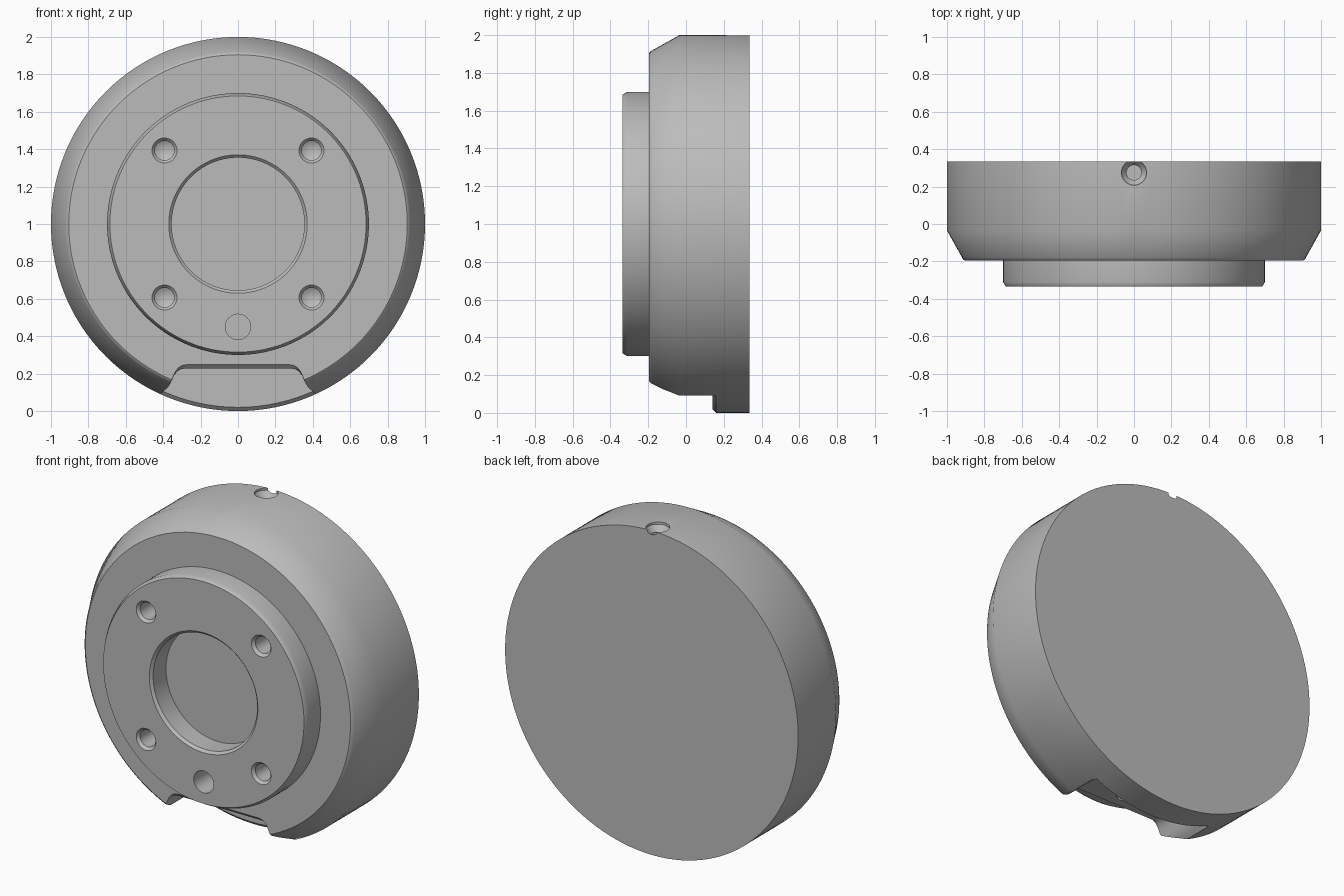
import bpy, bmesh, math

cube = bpy.data.objects.get("Cube")
if cube:
    bpy.data.objects.remove(cube, do_unlink=True)

grey = bpy.data.materials.new("plain grey")
grey.use_nodes = True
colour = (0.5, 0.5, 0.5, 1)
grey.diffuse_color = colour
grey.node_tree.nodes["Principled BSDF"].inputs["Base Color"].default_value = colour


def finish(name, bm):
    bmesh.ops.remove_doubles(bm, verts=bm.verts[:], dist=1e-5)
    bmesh.ops.dissolve_limit(bm, angle_limit=0.002, verts=bm.verts[:], edges=bm.edges[:])
    bmesh.ops.recalc_face_normals(bm, faces=bm.faces[:])
    mesh = bpy.data.meshes.new(name)
    bm.to_mesh(mesh)
    bm.free()
    mesh.materials.append(grey)
    obj = bpy.data.objects.new(name, mesh)
    bpy.context.scene.collection.objects.link(obj)
    return obj


def loft(bm, rings, closed):
    """Join equal-length rings of vertices with quads."""
    for a, b in zip(rings, rings[1:] + rings[:1] if closed else rings[1:]):
        for i in range(len(a)):
            j = (i + 1) % len(a)
            bm.faces.new((a[i], a[j], b[j], b[i]))
    if not closed:
        bm.faces.new(rings[0])
        bm.faces.new(rings[-1])


def revolve(name, profile, axis, centre, steps, middle=0.0, sweep=math.tau):
    """Turn a closed (radius, height) profile about the y or z axis."""
    bm = bmesh.new()
    full = sweep == math.tau
    rings = []
    for k in range(steps if full else steps + 1):
        a = middle + sweep * (k / steps - 0.5)
        ring = []
        for r, h in profile:
            u, v = centre[0] + r * math.cos(a), centre[1] + r * math.sin(a)
            ring.append(bm.verts.new((u, h, v) if axis == "y" else (u, v, h)))
        rings.append(ring)
    loft(bm, rings, full)
    return finish(name, bm)


# Main body: back disc, sloped shoulder, raised boss and centre bore
BACK, STEP, FRONT = 0.335, -0.195, -0.335
body = revolve("mount_body", [
    (0, BACK), (1, BACK), (1, -0.035), (0.92, -0.178), (0.915, -0.188),
    (0.905, STEP), (0.70, STEP), (0.70, -0.31), (0.685, FRONT),
    (0.37, FRONT), (0.355, -0.32), (0.355, STEP), (0, STEP)], "y", (0, 1), 128)

cutters = []

# Four countersunk screw holes with drill-point ends
for sx in (-1, 1):
    for sz in (-1, 1):
        cutters.append(revolve("screw_hole_cutter", [
            (0, -0.4), (0.067, -0.4), (0.067, FRONT), (0.052, -0.318),
            (0.052, -0.12), (0, -0.09)], "y", (sx * 0.393, 1 + sz * 0.393), 32))

# Cable hole from the front meeting a channel up from the notch
cutters.append(revolve("cable_hole_cutter", [
    (0, -0.4), (0.068, -0.4), (0.068, 0.02), (0, 0.02)], "y", (0, 0.45), 32))
cutters.append(revolve("cable_channel_cutter", [
    (0, 0.15), (0.06, 0.15), (0.06, 0.45), (0, 0.45)], "z", (0, -0.06), 32))

# Countersunk set-screw hole on the top
cutters.append(revolve("set_screw_cutter", [
    (0, 2.1), (0.067, 2.1), (0.067, 1.985), (0.04, 1.95),
    (0.04, 1.75), (0, 1.75)], "z", (0, 0.275), 32))

# Bottom notch: rounded outline, flared where it meets the front face
half = [(0.5, -0.1), (0.43, 0.08), (0.40, 0.105), (0.375, 0.125), (0.358, 0.155),
        (0.342, 0.19), (0.325, 0.212), (0.305, 0.224), (0.28, 0.228)]
outline = half + [(-x, z) for x, z in reversed(half)]
bm = bmesh.new()
rings = []
for y, grow in ((STEP - 0.02, 0.04), (STEP + 0.02, 0), (0.14, 0)):
    rings.append([bm.verts.new((x * (1 - grow), y, z + grow)) for x, z in outline])
loft(bm, rings, False)
cutters.append(finish("notch_cutter", bm))

# Chamfer on the ledge left behind the notch
cutters.append(revolve("ledge_chamfer_cutter", [
    (0.98, 0.1), (0.98, 0.14), (1, 0.16), (1.03, 0.19), (1.03, 0.1)],
    "y", (0, 1), 24, -math.pi / 2, 2 * math.asin(0.41)))

# Cut everything out of the body, then smooth it
bpy.context.view_layer.objects.active = body
body.select_set(True)
for cutter in cutters:
    cutter.hide_render = True
    mod = body.modifiers.new("cut", "BOOLEAN")
    mod.operation = "DIFFERENCE"
    mod.solver = "EXACT"
    mod.object = cutter
    bpy.ops.object.modifier_apply(modifier=mod.name)
for cutter in cutters:
    bpy.data.objects.remove(cutter, do_unlink=True)

bpy.ops.object.shade_smooth_by_angle(angle=math.radians(31))
weighted = body.modifiers.new("weighted normals", "WEIGHTED_NORMAL")
weighted.keep_sharp = True
